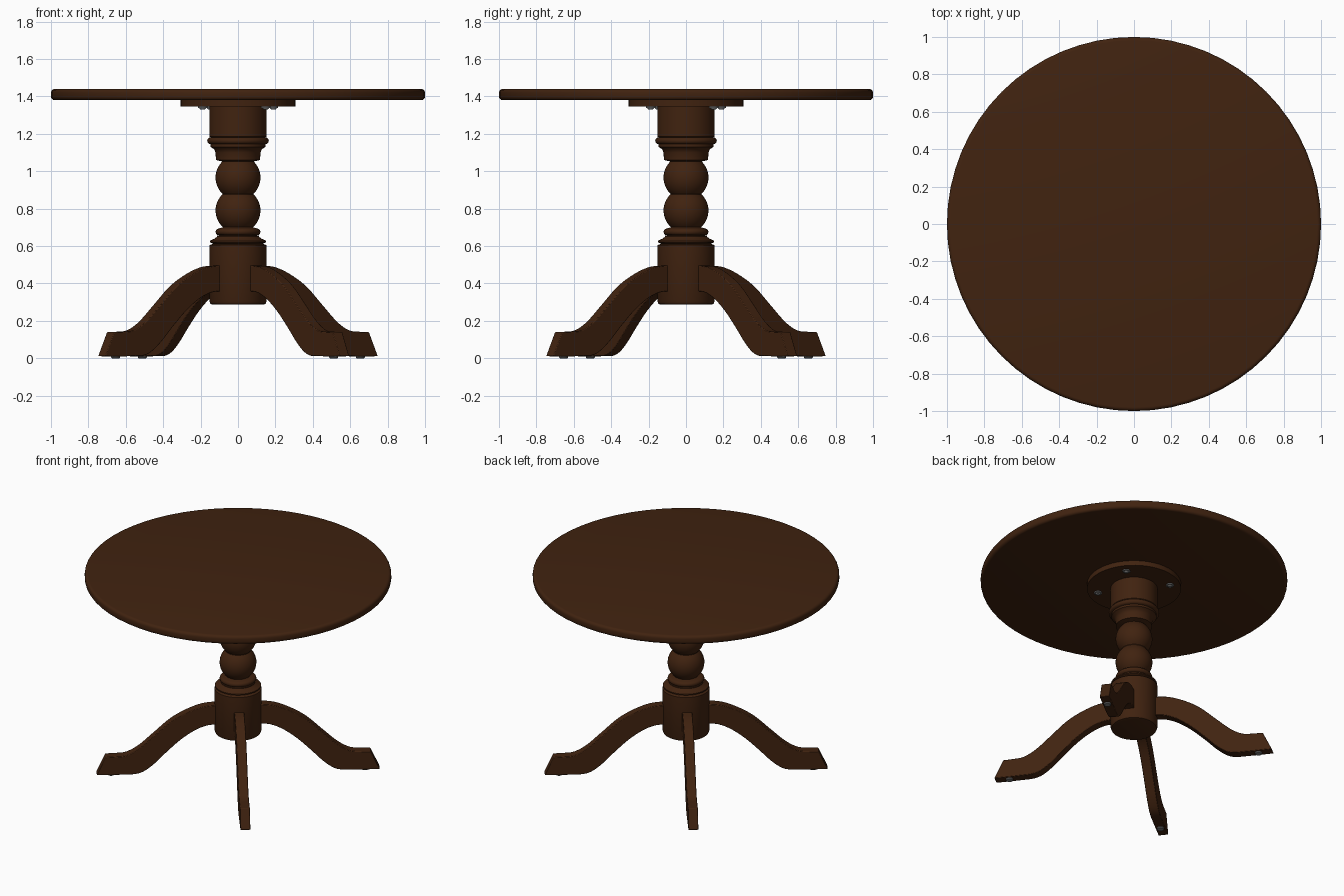
import bpy, bmesh, math
from mathutils import Matrix, Vector

old = bpy.data.objects.get("Cube")
if old:
    bpy.data.objects.remove(old, do_unlink=True)


def material(name, rgb):
    m = bpy.data.materials.new(name)
    m.use_nodes = True
    m.diffuse_color = (*rgb, 1)
    m.node_tree.nodes["Principled BSDF"].inputs["Base Color"].default_value = (*rgb, 1)
    return m


WOOD = material("dark brown wood", (0.052, 0.0165, 0.005))
METAL = material("grey metal", (0.2, 0.2, 0.2))
LEG_TURN = math.radians(38)


def finish(name, bm, mat, bevel=0):
    bmesh.ops.recalc_face_normals(bm, faces=bm.faces)
    mesh = bpy.data.meshes.new(name)
    bm.to_mesh(mesh)
    bm.free()
    mesh.materials.append(mat)
    ob = bpy.data.objects.new(name, mesh)
    bpy.context.collection.objects.link(ob)
    if bevel:
        mod = ob.modifiers.new("soft edges", 'BEVEL')
        mod.width, mod.segments = bevel, 2
        mod.limit_method, mod.angle_limit = 'ANGLE', math.radians(50)
    bpy.ops.object.select_all(action='DESELECT')
    ob.select_set(True)
    bpy.context.view_layer.objects.active = ob
    bpy.ops.object.shade_smooth_by_angle(angle=math.radians(35))
    return ob


def turned(name, profile, mat, sides=48, offset=(0, 0, 0)):
    """Lathe a (radius, height) profile around z and cap both ends."""
    bm = bmesh.new()
    rings = [[bm.verts.new((offset[0] + r * math.cos(math.tau * i / sides),
                            offset[1] + r * math.sin(math.tau * i / sides),
                            offset[2] + z)) for i in range(sides)] for r, z in profile]
    for a, b in zip(rings, rings[1:]):
        for i in range(sides):
            j = (i + 1) % sides
            bm.faces.new((a[i], a[j], b[j], b[i]))
    bm.faces.new(rings[0])
    bm.faces.new(rings[-1])
    return finish(name, bm, mat)


def arc(radius, height, r, start, end, steps):
    """Profile points on a circle, angles measured up from the horizontal."""
    return [(radius + r * math.cos(math.radians(start + (end - start) * k / steps)),
             height + r * math.sin(math.radians(start + (end - start) * k / steps)))
            for k in range(steps + 1)]


def smooth_path(points, steps=5):
    """Catmull-Rom curve through the points."""
    p = [Vector(q) for q in points]
    p = [2 * p[0] - p[1]] + p + [2 * p[-1] - p[-2]]
    out = []
    for a, b, c, d in zip(p, p[1:], p[2:], p[3:]):
        for k in range(steps):
            t = k / steps
            out.append(0.5 * (2 * b + (c - a) * t + (2 * a - 5 * b + 4 * c - d) * t * t
                              + (3 * b - a - 3 * c + d) * t ** 3))
    return out + [p[-2]]


# Round top with softened rim, and the mounting plate below it
turned("tabletop", arc(0.98, 1.4, 0.02, -90, 0, 4) + arc(0.98, 1.42, 0.02, 0, 90, 4), WOOD, 64)
turned("mounting_plate", [(0.307, 1.345), (0.307, 1.38)], WOOD)

# Turned column, from the base block up through two balls to the collar
column = [(0.135, 0.287), (0.147, 0.291), (0.153, 0.305), (0.153, 0.605), (0.132, 0.612),
          (0.15, 0.62), (0.15, 0.628), (0.125, 0.64), (0.112, 0.65), (0.112, 0.656)]
column += arc(0.102, 0.676, 0.018, -90, 90, 6)
column += arc(0, 0.79, 0.12, -48, 46, 12)
column += arc(0, 0.966, 0.12, -46, 46, 12)
column += [(0.118, 1.06), (0.12, 1.1), (0.128, 1.118), (0.147, 1.13), (0.147, 1.143)]
column += arc(0.147, 1.163, 0.018, -90, 90, 6)
column += [(0.153, 1.186), (0.153, 1.345)]
turned("column", column, WOOD)

# Curved leg outline as (distance from centre, height)
upper = smooth_path([(0.13, 0.498), (0.23, 0.487), (0.33, 0.45), (0.44, 0.385), (0.55, 0.285),
                     (0.65, 0.195), (0.73, 0.15), (0.80, 0.142), (0.865, 0.14)])
lower = smooth_path([(0.13, 0.36), (0.21, 0.35), (0.29, 0.315), (0.38, 0.25), (0.47, 0.165),
                     (0.565, 0.07), (0.65, 0.018), (0.77, 0.011), (0.925, 0.011)])


def leg(name, angle):
    bm = bmesh.new()
    rows = [[bm.verts.new((p.x, side * 0.0325, p.y)) for p in path]
            for path, side in ((upper, -1), (upper, 1), (lower, 1), (lower, -1))]
    for a, b in zip(rows, rows[1:] + rows[:1]):
        for i in range(len(a) - 1):
            bm.faces.new((a[i], a[i + 1], b[i + 1], b[i]))
    for end in (0, -1):
        bm.faces.new([row[end] for row in rows])
    bmesh.ops.transform(bm, matrix=Matrix.Rotation(angle, 4, 'Z'), verts=bm.verts)
    finish(name, bm, WOOD, bevel=0.004)


# Four legs, each with a foot glide, and a screw in the plate above
for k, place in enumerate(("back_left", "back_right", "front_right", "front_left")):
    angle = LEG_TURN + k * math.pi / 2
    c, s = math.cos(angle), math.sin(angle)
    leg(place + "_leg", angle)
    turned(place + "_glide", [(0.02, 0), (0.024, 0.004), (0.024, 0.014)], METAL, 16,
           (0.83 * c, 0.83 * s, 0))
    turned(place + "_screw", [(0.013, -0.015), (0.017, -0.008), (0.026, -0.006), (0.026, 0.002)],
           METAL, 12, (0.24 * c, 0.24 * s, 1.345))
